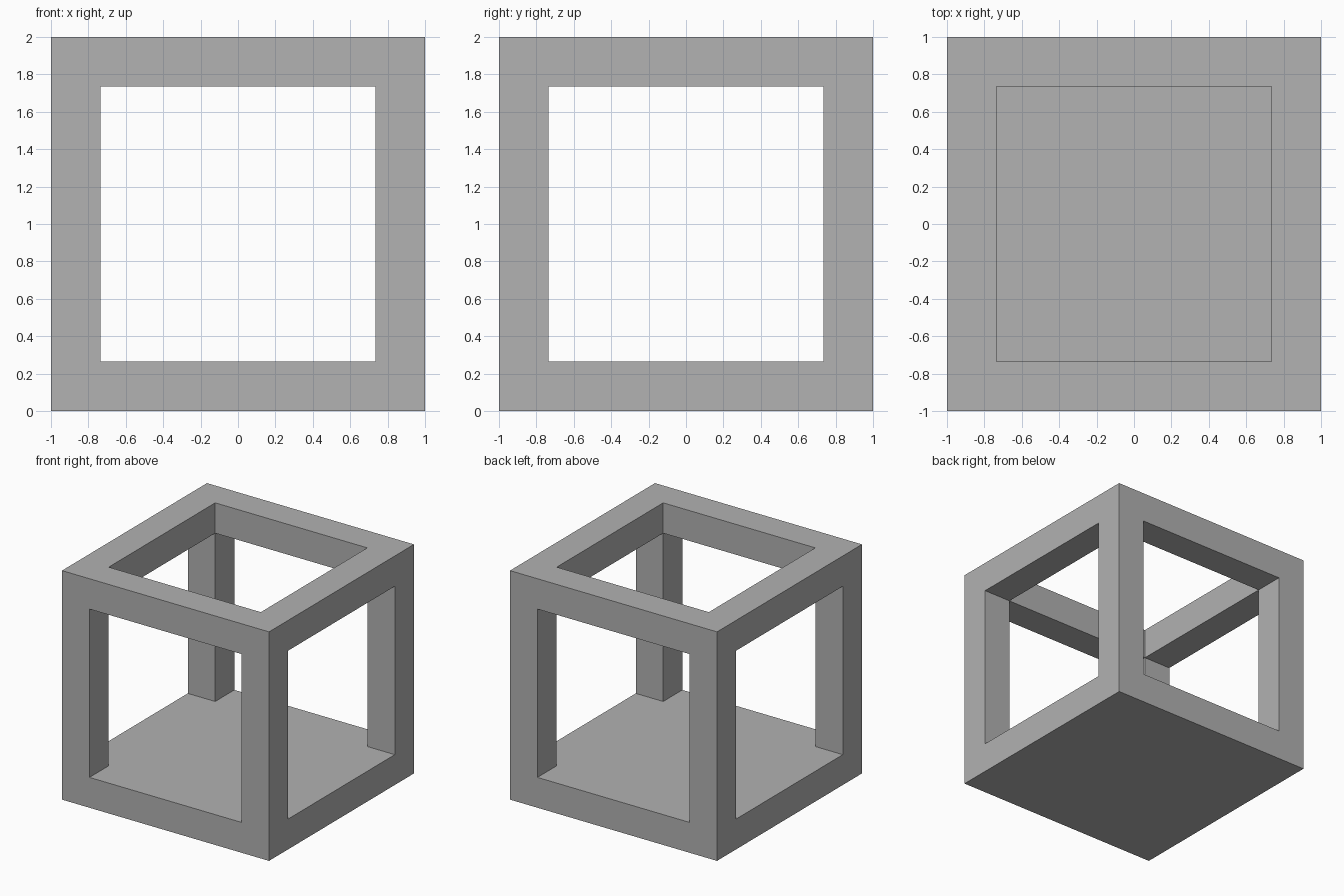
import bpy

# Remove the default cube
default = bpy.data.objects.get("Cube")
if default:
    bpy.data.objects.remove(default, do_unlink=True)

GREY = (0.445, 0.445, 0.445, 1.0)
SIZE = 2.0       # outer edge
BAR = 0.265      # beam thickness
GAP = SIZE - 2 * BAR
THROUGH = 3.0    # cutter length past the outer faces

mat = bpy.data.materials.new("plain grey")
mat.use_nodes = True
mat.diffuse_color = GREY
mat.node_tree.nodes["Principled BSDF"].inputs["Base Color"].default_value = GREY


def box(name, size, centre):
    bpy.ops.mesh.primitive_cube_add(size=1, location=centre)
    obj = bpy.context.object
    obj.name = name
    obj.scale = size
    bpy.ops.object.transform_apply(location=True, rotation=False, scale=True)
    obj.data.materials.append(mat)
    return obj


# Solid block that becomes the open frame with a closed base
frame = box("cube_frame", (SIZE, SIZE, SIZE), (0, 0, SIZE / 2))

# Square openings: side to side, front to back, and down from the top to the floor
cutters = [
    box("side_opening", (THROUGH, GAP, GAP), (0, 0, SIZE / 2)),
    box("front_opening", (GAP, THROUGH, GAP), (0, 0, SIZE / 2)),
    box("top_opening", (GAP, GAP, THROUGH), (0, 0, BAR + THROUGH / 2)),
]
for cutter in cutters:
    cutter.hide_render = True
    bpy.context.view_layer.objects.active = frame
    mod = frame.modifiers.new(cutter.name, "BOOLEAN")
    mod.operation = "DIFFERENCE"
    mod.solver = "EXACT"
    mod.object = cutter
    bpy.ops.object.modifier_apply(modifier=mod.name)
    bpy.data.objects.remove(cutter, do_unlink=True)
